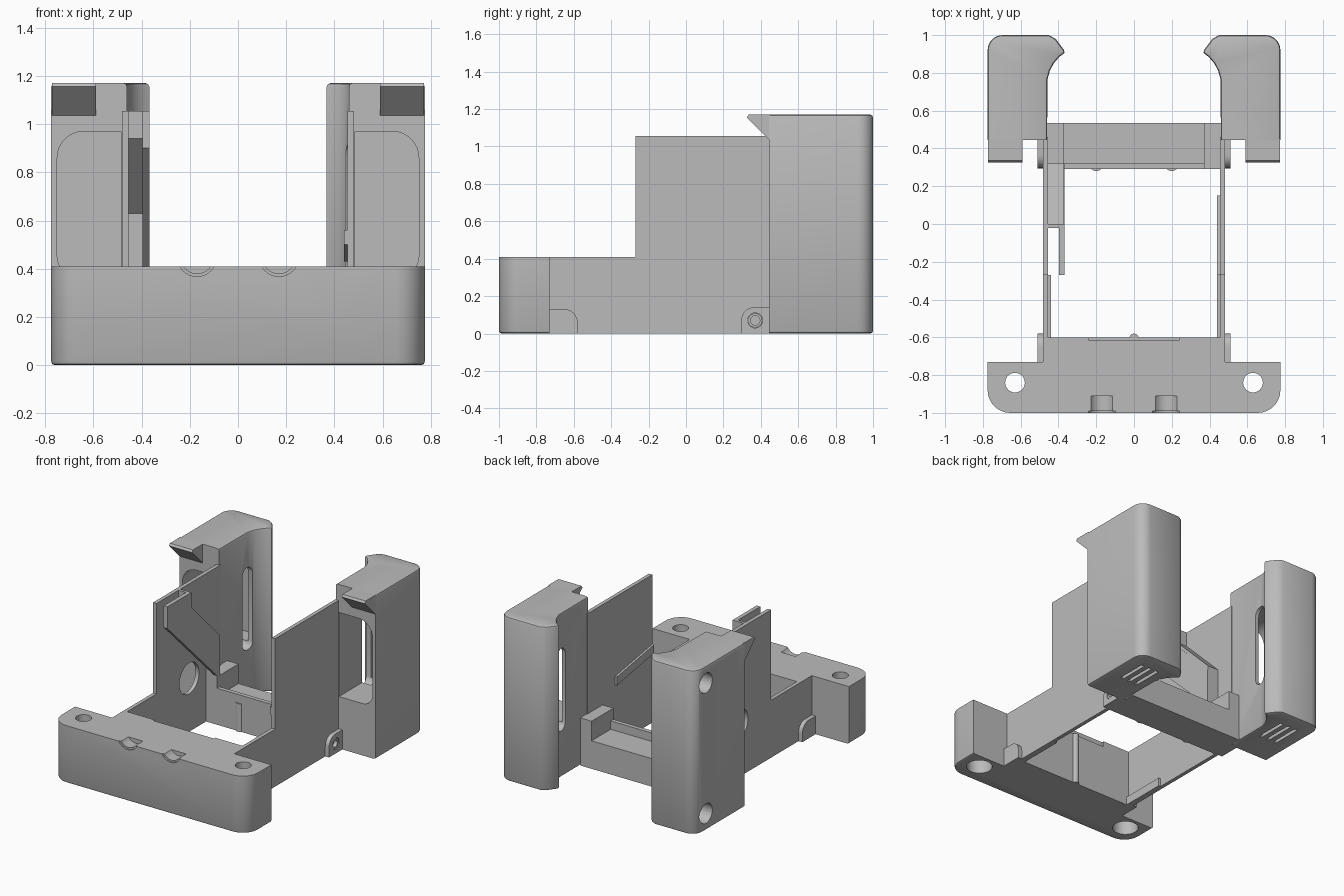
import bpy, bmesh
from math import pi, sin, cos
from mathutils import Vector

if "Cube" in bpy.data.objects:
    bpy.data.objects.remove(bpy.data.objects["Cube"], do_unlink=True)

GREY = (0.5, 0.5, 0.5, 1)
plastic = bpy.data.materials.new("grey plastic")
plastic.use_nodes = True
plastic.diffuse_color = GREY
plastic.node_tree.nodes["Principled BSDF"].inputs["Base Color"].default_value = GREY


def arc(cx, cy, r, a0, a1, n=8):
    """Points on an arc, angles in degrees."""
    steps = [(a0 + (a1 - a0) * i / n) * pi / 180 for i in range(n + 1)]
    return [(cx + r * cos(a), cy + r * sin(a)) for a in steps]


def prism(name, pts, axis, lo, hi, bevel=0, keep=None):
    """Extrude a 2D profile along an axis; bevel cap edges accepted by keep."""
    def place(p, h):
        return {"x": (h, p[0], p[1]), "y": (p[0], h, p[1]), "z": (p[0], p[1], h)}[axis]
    bm = bmesh.new()
    base = bm.faces.new([bm.verts.new(place(p, lo)) for p in pts])
    ext = bmesh.ops.extrude_face_region(bm, geom=[base])
    moved = [v for v in ext["geom"] if isinstance(v, bmesh.types.BMVert)]
    bmesh.ops.translate(bm, verts=moved, vec=Vector(place((0, 0), hi - lo)))
    bmesh.ops.recalc_face_normals(bm, faces=bm.faces)
    if bevel:
        k = "xyz".index(axis)
        edges = [e for e in bm.edges if abs(e.verts[0].co[k] - e.verts[1].co[k]) < 1e-5
                 and (keep is None or keep(e))]
        bmesh.ops.bevel(bm, geom=edges, offset=bevel, segments=2, profile=0.5,
                        affect="EDGES", clamp_overlap=True)
    mesh = bpy.data.meshes.new(name)
    bm.to_mesh(mesh)
    bm.free()
    mesh.materials.append(plastic)
    obj = bpy.data.objects.new(name, mesh)
    bpy.context.collection.objects.link(obj)
    return obj


def box(name, x, y, z):
    x = sorted(x)
    return prism(name, [(x[0], y[0]), (x[1], y[0]), (x[1], y[1]), (x[0], y[1])], "z", *z)


def rod(name, axis, c, r, lo, hi, n=32):
    return prism(name, arc(*c, r, 0, 360, n)[:-1], axis, lo, hi)


def cut(obj, *cutters):
    """Subtract cutters from an object and remove them."""
    bpy.context.view_layer.objects.active = obj
    for c in cutters:
        mod = obj.modifiers.new("cut", "BOOLEAN")
        mod.object, mod.operation, mod.solver = c, "DIFFERENCE", "EXACT"
        bpy.ops.object.modifier_apply(modifier=mod.name)
        bpy.data.objects.remove(c, do_unlink=True)


# Front bar with rounded corners, screw holes and cable notches
R = 0.12
half = arc(0.775 - R, -1 + R, R, -90, 0) + [(0.775, -0.73), (0.482, -0.73), (0.482, -0.6)]
outline = half + [(-x, y) for x, y in reversed(half)]
bar = prism("front_bar", outline, "z", 0, 0.41, 0.015,
            lambda e: e.verts[0].co.z < 0.1 and min(v.co.y for v in e.verts) < -0.74)
for s in (-1, 1):
    cut(bar, rod("hole", "z", (s * 0.63, -0.84), 0.052, -0.1, 0.6),
        rod("counterbore", "z", (s * 0.63, -0.84), 0.085, -0.1, 0.17),
        rod("notch", "y", (s * 0.17, 0.45), 0.07, -1.1, -0.91),
        rod("notch_lip", "y", (s * 0.17, 0.45), 0.082, -1.1, -0.99))
cut(bar, box("ledge", (-0.24, 0.24), (-0.615, -0.5), (0.37, 0.5)))
rod("front_rib", "z", (0, -0.605), 0.025, 0.0, 0.37, 16)

# Side walls, stepped up toward the back
profile = [(-0.61, 0), (0.46, 0), (0.46, 1.055), (-0.27, 1.055), (-0.27, 0.41), (-0.61, 0.41)]
for s, side in ((-1, "right"), (1, "left")):
    lo, hi = sorted((s * 0.455, s * 0.482))
    wall = prism(side + "_wall", profile, "x", lo, hi)
    if s < 0:
        cut(wall, rod("port", "x", (0.1, 0.38), 0.11, -0.6, -0.4))
    # Low inner skirt that thickens the wall toward the front
    box(side + "_skirt", (s * 0.44, s * 0.46), (-0.61, -0.27), (0, 0.06))

    # Small mounting lugs at the foot of each wall
    lo, hi = sorted((s * 0.475, s * 0.512))
    rear = [(0.45, 0), (0.45, 0.14)] + arc(0.365, 0.07, 0.07, 90, 180) + [(0.295, 0)]
    front = [(-0.74, 0), (-0.58, 0)] + arc(-0.65, 0.06, 0.07, 0, 90) + [(-0.74, 0.13)]
    lug = prism(side + "_rear_lug", rear, "x", lo, hi)
    cut(lug, rod("screw", "x", (0.37, 0.07), 0.04, lo - 0.005, hi + 0.01))
    boss = rod(side + "_lug_ring", "x", (0.37, 0.07), 0.038, lo, hi - s * 0.004 if s > 0 else hi)
    cut(boss, rod("bore", "x", (0.37, 0.07), 0.025, lo - 0.1, hi + 0.1))
    prism(side + "_front_lug", front, "x", lo, hi)

    # Rear pillar with a curved grip lip
    inner = [(0.45, 1), (0.415, 0.98), (0.37, 0.92), (0.368, 0.905)]
    sweep = [(0.395, 0.885), (0.425, 0.85), (0.446, 0.81), (0.458, 0.765)]
    shape = [(0.46, 0.445), (0.775, 0.445)] + arc(0.695, 0.92, 0.08, 0, 90) + inner + sweep
    pillar = prism(side + "_pillar", [(s * x, y) for x, y in shape], "z", 0, 1.17, 0.015,
                   lambda e: max(v.co.y for v in e.verts) > 0.45)
    opening = ([(0.485, 0.37)] + arc(0.67, 0.45, 0.08, -90, 0)
               + arc(0.64, 0.86, 0.11, 0, 90) + [(0.485, 0.97)])
    cut(pillar, prism("cavity", [(s * x, z) for x, z in opening], "y", 0.3, 0.92))
    slot = arc(0.755, 0.87, 0.05, 0, 180) + arc(0.755, 0.38, 0.05, 180, 360)
    lo, hi = sorted((s * 0.3, s * 0.55))
    cut(pillar, prism("slot", slot, "x", lo, hi))
    for i in (-1, 0, 1):
        x = s * (0.6 + i * 0.06)
        cut(pillar, box("vent", (x - 0.012, x + 0.012), (0.66, 0.88), (-0.1, 0.06)))
    if s < 0:
        for z in (0.12, 1.05):
            cut(pillar, rod("screw_recess", "x", (0.88, z), 0.07, -0.9, -0.6))

    # Wedge hook at the top of the pillar
    lo, hi = sorted((s * 0.59, s * 0.772))
    prism(side + "_hook", [(0.45, 1.03), (0.45, 1.17), (0.335, 1.17), (0.325, 1.155)], "x", lo, hi)

    # Raised ends of the rear tray
    box(side + "_tray_end", (s * 0.37, s * 0.46), (0.29, 0.535), (0, 0.34))

# Rear tray floor, front lip and ribs
box("tray_floor", (-0.38, 0.38), (0.3, 0.535), (0, 0.2))
box("tray_lip", (-0.38, 0.38), (0.29, 0.32), (0, 0.26))
for x in (-0.2, 0.2):
    rod("tray_rib", "z", (x, 0.315), 0.035, 0, 0.2, 16)

# Slanted cable duct on the right wall: side plate and cover
prism("duct_side", [(-0.27, 1.055), (0, 1.055), (0, 0.92), (0.32, 0.6), (0.32, 0.32), (-0.27, 0.9)],
      "x", -0.397, -0.368)
prism("duct_cover", [(-0.02, 1.055), (0, 1.055), (0, 0.95), (0.32, 0.63), (0.32, 0.3),
                     (0.29, 0.3), (0.29, 0.63), (-0.02, 0.94)], "x", -0.46, -0.37)

# Guide rail on the left wall
prism("guide_rail", [(-0.27, 0.5), (0.15, 0.43), (0.15, 0.49), (-0.27, 0.56)], "x", 0.44, 0.46)

# Smooth curved faces while keeping edges sharp
bpy.ops.object.select_all(action="DESELECT")
for o in bpy.context.scene.objects:
    if o.type == "MESH" and plastic.name in o.data.materials:
        o.select_set(True)
        bpy.context.view_layer.objects.active = o
bpy.ops.object.shade_smooth_by_angle(angle=0.5)
